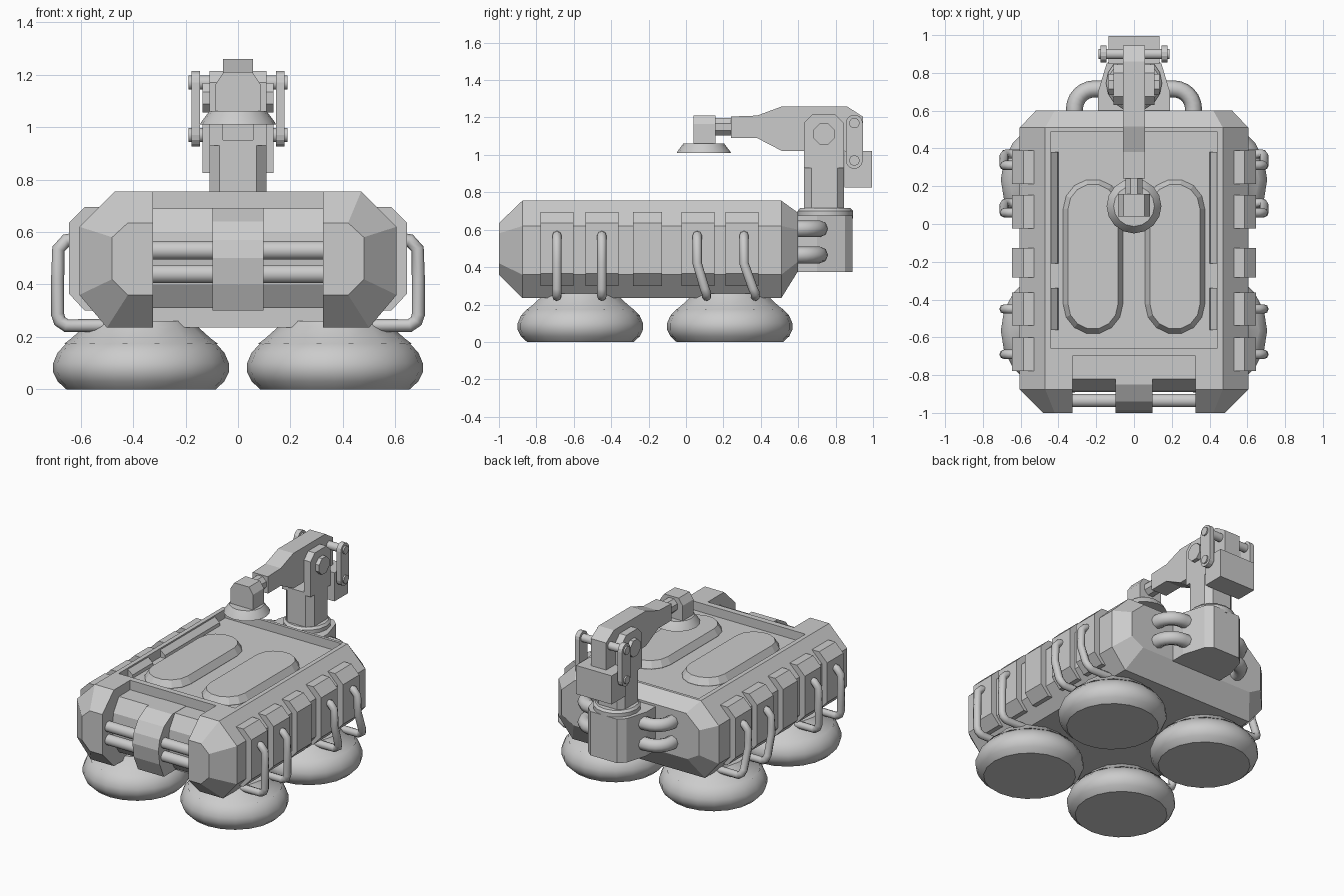
import bpy, bmesh
from math import sin, cos, pi, radians

if "Cube" in bpy.data.objects:
    bpy.data.objects.remove(bpy.data.objects["Cube"])


def loft(name, rings, smooth=False):
    """Skin a list of equal-length rings and cap both ends."""
    bm = bmesh.new()
    vs = [[bm.verts.new(p) for p in r] for r in rings]
    n = len(rings[0])
    for a, b in zip(vs, vs[1:]):
        for i in range(n):
            j = (i + 1) % n
            bm.faces.new((a[i], a[j], b[j], b[i]))
    bm.faces.new(vs[0])
    bm.faces.new(vs[-1])
    bmesh.ops.recalc_face_normals(bm, faces=bm.faces)
    me = bpy.data.meshes.new(name)
    bm.to_mesh(me)
    bm.free()
    ob = bpy.data.objects.new(name, me)
    bpy.context.collection.objects.link(ob)
    if smooth:
        activate(ob)
        bpy.ops.object.shade_smooth_by_angle(angle=radians(40))
    return ob


def activate(ob):
    bpy.ops.object.select_all(action='DESELECT')
    ob.select_set(True)
    bpy.context.view_layer.objects.active = ob


def prism(name, pts, axis, a, b):
    """Extrude a 2D profile along x (pts = y,z), y (x,z) or z (x,y)."""
    put = {'x': lambda p, t: (t, p[0], p[1]),
           'y': lambda p, t: (p[0], t, p[1]),
           'z': lambda p, t: (p[0], p[1], t)}[axis]
    return loft(name, [[put(p, t) for p in pts] for t in (a, b)])


def box(name, x0, x1, y0, y1, z0, z1):
    return prism(name, [(x0, y0), (x1, y0), (x1, y1), (x0, y1)], 'z', z0, z1)


def lathe(name, cx, cy, profile, n):
    return loft(name, [[(cx + r * cos(2 * pi * i / n), cy + r * sin(2 * pi * i / n), z)
                        for i in range(n)] for r, z in profile], True)


def rod(name, axis, u, v, r, a, b, n=12):
    ob = prism(name, [(u + r * cos(2 * pi * (i + .5) / n), v + r * sin(2 * pi * (i + .5) / n))
                      for i in range(n)], axis, a, b)
    activate(ob)
    bpy.ops.object.shade_smooth_by_angle(angle=radians(40))
    return ob


def stadium(u, v0, v1, r, n=7):
    """Capsule outline running along the second coordinate."""
    top = [(u + r * cos(pi * i / n), v1 + r * sin(pi * i / n)) for i in range(n + 1)]
    low = [(u - r * cos(pi * i / n), v0 - r * sin(pi * i / n)) for i in range(n + 1)]
    return top + low


def tube(name, pts, r):
    cu = bpy.data.curves.new(name, 'CURVE')
    cu.dimensions = '3D'
    cu.bevel_depth, cu.bevel_resolution, cu.use_fill_caps = r, 2, True
    sp = cu.splines.new('POLY')
    sp.points.add(len(pts) - 1)
    for q, p in zip(sp.points, pts):
        q.co = (*p, 1)
    ob = bpy.data.objects.new(name, cu)
    bpy.context.collection.objects.link(ob)
    activate(ob)
    bpy.ops.object.convert(target='MESH')
    bpy.ops.object.shade_smooth_by_angle(angle=radians(50))


def cut(ob, cutter):
    m = ob.modifiers.new("cut", 'BOOLEAN')
    m.operation, m.object, m.solver = 'DIFFERENCE', cutter, 'EXACT'
    activate(ob)
    bpy.ops.object.modifier_apply(modifier=m.name)
    bpy.data.objects.remove(cutter)


def hull_ring(y, half):
    """Mirror the right half outline, listed top to bottom."""
    return [(x, y, z) for x, z in half] + [(-x, y, z) for x, z in reversed(half)]


# hull: faceted box with tapered ends, front notch and sunken deck
full = [(.47, .755), (.605, .62), (.605, .36), (.50, .235)]
body = loft("hull", [
    hull_ring(-1.0, [(.42, .635), (.48, .58), (.48, .42), (.42, .36)]),
    hull_ring(-.875, full),
    hull_ring(.51, full),
    hull_ring(.60, [(.42, .69), (.52, .60), (.52, .43), (.43, .38)])])
cut(body, box("notch_cutter", -.325, .325, -1.2, -.70, 0, 1))
cut(body, box("deck_cutter", -.44, .44, -.66, .49, .695, 1))

# front drum, grille bars and central buckle
prism("front_drum", [(-.69, .69), (-.82, .69), (-.88, .60), (-.89, .50), (-.88, .40),
                     (-.82, .31), (-.69, .31)], 'x', -.325, .325)
for z in (.53, .44):
    rod("grille_bar", 'x', -.935, z, .036, -.33, .33)
prism("front_buckle", [(-.69, .692), (-.85, .692), (-.94, .64), (-.985, .57), (-1.0, .50),
                       (-.985, .40), (-.94, .30), (-.69, .30)], 'x', -.098, .098)

# parts repeated on both sides
for s in (-1, 1):
    # raised deck pads
    loft("deck_pad", [[(x, y, z) for x, y in stadium(s * .217, -.425, .08, r)]
                      for r, z in ((.158, .69), (.158, .70), (.132, .742))])
    # deck edge strips
    for y0, y1 in ((-.21, .38), (-.56, -.34)):
        prism("deck_strip", [(s * .40, .69), (s * .405, .715), (s * .44, .745),
                             (s * .45, .69)], 'y', y0, y1)
    # side clamps
    for y in (-.69, -.45, -.205, .065, .30):
        w = .078 if y == -.205 else .088
        prism("side_clamp", [(s * x, z) for x, z in (
            (.50, .695), (.585, .695), (.645, .635), (.645, .365), (.585, .30), (.50, .30))],
            'y', y - w, y + w)
    # grab handles, the rear pair cranked backwards
    for y, d in ((-.69, 0), (-.45, 0), (.06, .05), (.31, .06)):
        tube("side_handle", [(s * x, y + d * k, z) for x, k, z in (
            (.60, 0, .575), (.655, 0, .568), (.685, 0, .535), (.688, 0, .42), (.688, .8, .285),
            (.68, 1, .26), (.655, 1, .243), (.48, 1, .243))], .025)
    # hover pads with skirts
    for y in (-.565, .234):
        lathe("hover_pad", s * .37, y, [(.285, 0), (.318, .03), (.335, .065), (.335, .10),
                                        (.318, .14), (.285, .175), (.24, .195), (.20, .20)], 20)
        lathe("hover_skirt", s * .37, y, [(.295, .172), (.265, .195), (.215, .24), (.20, .26)], 14)
    # hoses from the hull to the arm base
    for z in (.605, .465):
        tube("rear_hose", [(s * .315, .55, z), (s * .315, .61, z)] +
             [(s * (.21 + .105 * cos(t * pi / 12)), .61 + .105 * sin(t * pi / 12), z)
              for t in range(1, 7)] + [(s * .12, .715, z)], .045)
    # shoulder fork cheeks, hinge caps and rear links
    prism("fork_cheek", [(.63, .93), (.845, .93), (.845, 1.17), (.80, 1.215),
                         (.675, 1.215), (.63, 1.17)], 'x', s * .058, s * .108)
    rod("hinge_cap", 'x', .738, 1.112, .06, s * .10, s * .135, 8)
    prism("rear_link", stadium(.90, .97, 1.17, .045), 'x', s * .145, s * .178)

# arm base, collar and post
base = [(.19, .57), (.19, .70), (.145, .85), (.10, .89)]
prism("arm_base", base + [(-x, y) for x, y in reversed(base)], 'z', .375, .675)
lathe("arm_collar", 0, .745, [(.148, .66), (.148, .70), (.135, .715)], 16)
post = [(.108, .67), (.108, .81), (.07, .845), (-.07, .845),
        (-.108, .81), (-.108, .67), (-.07, .63), (.07, .63)]
prism("arm_post", post, 'z', .70, .95)

# upper arm, counterweight and link pins
prism("arm_boom", [(.24, 1.205), (.38, 1.21), (.515, 1.26), (.86, 1.26), (.945, 1.205),
                   (.945, 1.02), (.515, 1.02), (.38, 1.09), (.24, 1.09)], 'x', -.058, .058)
prism("counterweight", [(.848, .825), (.995, .825), (.995, 1.02), (.848, 1.02)],
      'x', -.135, .135)
for z in (.97, 1.17):
    rod("link_pin", 'x', .90, z, .028, -.188, .188)

# wrist: shaft, head block and suction cup
rod("wrist_shaft", 'y', 0, 1.15, .05, .14, .26, 8)
prism("wrist_block", [(-.085, 1.05), (.085, 1.05), (.085, 1.165), (.055, 1.21),
                      (-.055, 1.21), (-.085, 1.165)], 'y', .04, .158)
lathe("suction_cup", 0, .095, [(.145, 1.01), (.14, 1.02), (.108, 1.062)], 16)
